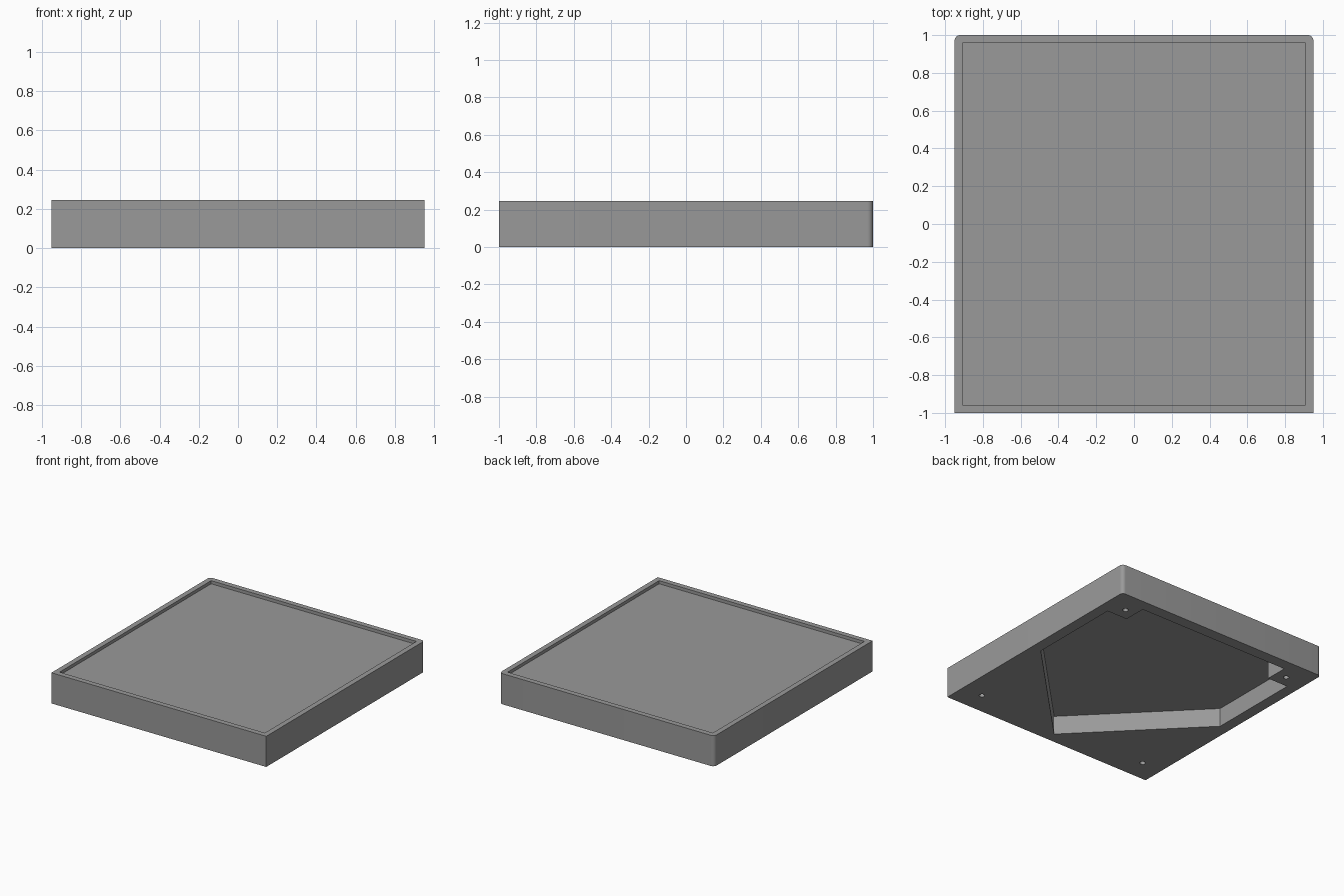
import bpy, bmesh, math

if "Cube" in bpy.data.objects:
    bpy.data.objects.remove(bpy.data.objects["Cube"])

W, D, H = 0.95, 1.0, 0.245      # half width, half depth, height
R = 0.03                        # rear corner radius

grey = bpy.data.materials.new("mid grey")
grey.diffuse_color = (0.32, 0.32, 0.32, 1)
grey.use_nodes = True
grey.node_tree.nodes["Principled BSDF"].inputs["Base Color"].default_value = grey.diffuse_color


def prism(name, outline, z0, z1):
    """Extrude a counter-clockwise outline from z0 to z1."""
    bm = bmesh.new()
    face = bm.faces.new([bm.verts.new((x, y, z0)) for x, y in outline])
    top = bmesh.ops.extrude_face_region(bm, geom=[face])["geom"]
    bmesh.ops.translate(bm, vec=(0, 0, z1 - z0),
                        verts=[v for v in top if isinstance(v, bmesh.types.BMVert)])
    bmesh.ops.recalc_face_normals(bm, faces=bm.faces)
    mesh = bpy.data.meshes.new(name)
    bm.to_mesh(mesh)
    bm.free()
    mesh.materials.append(grey)
    obj = bpy.data.objects.new(name, mesh)
    bpy.context.collection.objects.link(obj)
    return obj


def arc(cx, cy, r, a0, a1, n):
    angles = [math.radians(a0 + (a1 - a0) * i / n) for i in range(n + 1)]
    return [(cx + r * math.cos(a), cy + r * math.sin(a)) for a in angles]


def cut(target, cutter):
    mod = target.modifiers.new("cut", 'BOOLEAN')
    mod.operation = 'DIFFERENCE'
    mod.solver = 'EXACT'
    mod.object = cutter
    bpy.context.view_layer.objects.active = target
    bpy.ops.object.modifier_apply(modifier=mod.name)
    bpy.data.objects.remove(cutter)


# Tray body: square front corners, rounded rear corners
tray = prism("tray_body", [(-W, -D), (W, -D)]
             + arc(W - R, D - R, R, 0, 90, 8)
             + arc(-W + R, D - R, R, 90, 180, 8), 0, H)

# Shallow recess in the top, leaving a thin rim
rx, ry = 0.908, 0.957
cut(tray, prism("top_recess", [(-rx, -ry), (rx, -ry), (rx, ry), (-rx, ry)],
                H - 0.025, H + 0.1))

# Underside pocket: pointed at the front, notched around the rear screw pads
right = [(0.86, -0.04), (0.86, 0.724), (0.678, 0.724), (0.678, 0.908)]
left = [(-x, y) for x, y in reversed(right)]
cut(tray, prism("underside_pocket", [(0, -0.912)] + right + left, -0.1, 0.15))

# Blind screw holes in the four corners
for sx in (-1, 1):
    for sy in (-1, 1):
        circle = arc(sx * 0.77, sy * 0.82, 0.021, 0, 345, 23)
        cut(tray, prism("screw_hole", circle, -0.1, 0.12))

bpy.ops.object.select_all(action='DESELECT')
tray.select_set(True)
bpy.context.view_layer.objects.active = tray
bpy.ops.object.shade_smooth_by_angle(angle=math.radians(30))
